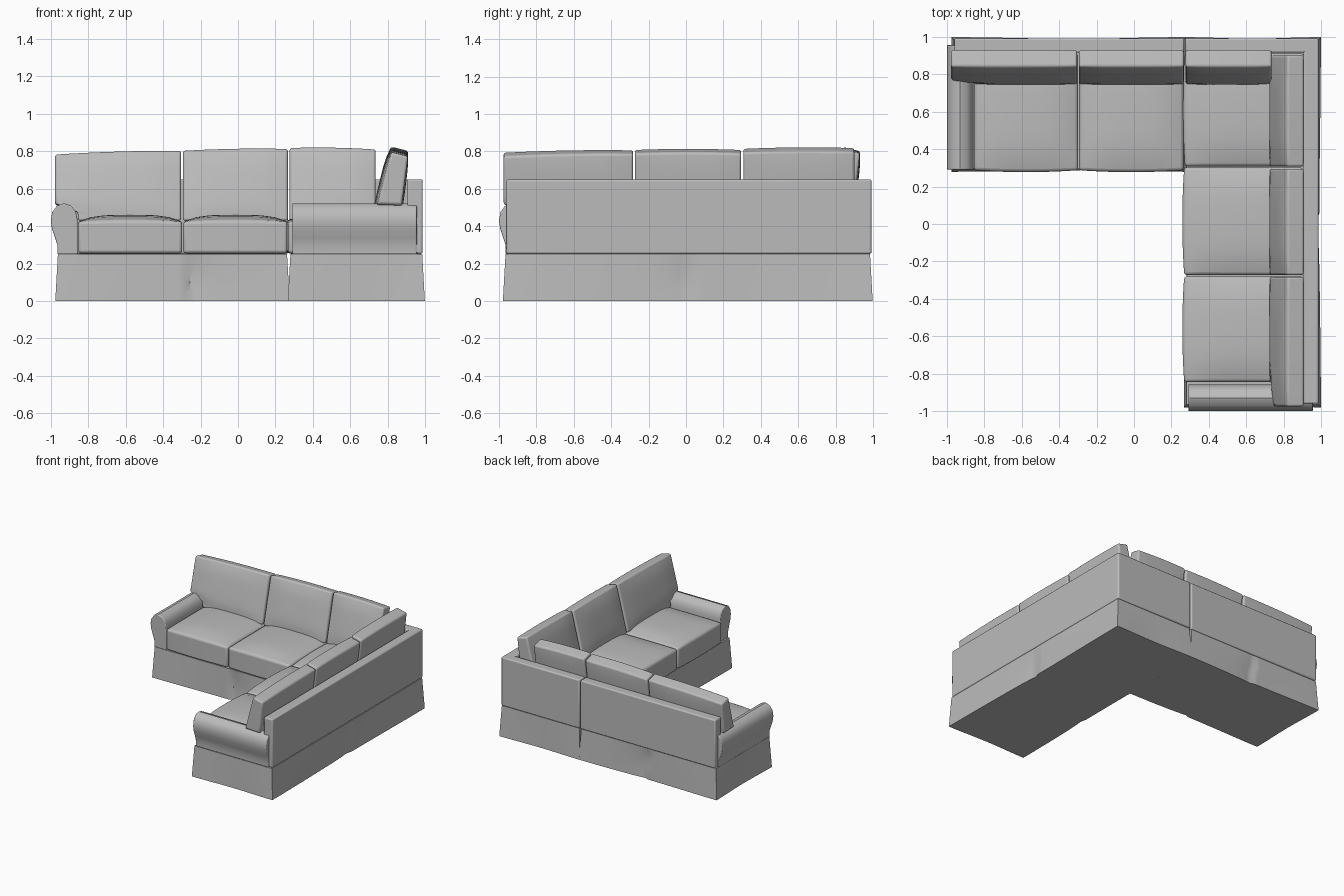
import bpy, bmesh, math
from mathutils import Vector

if "Cube" in bpy.data.objects:
    bpy.data.objects.remove(bpy.data.objects["Cube"])

fabric = bpy.data.materials.new("grey fabric")
fabric.diffuse_color = (0.5, 0.5, 0.5, 1)
fabric.use_nodes = True
fabric.node_tree.nodes["Principled BSDF"].inputs["Base Color"].default_value = fabric.diffuse_color


def finish(name, bm, swap=False, shift=0.0, bevel=0.012):
    """Make an object; swap reflects across x = y for the right-hand wing."""
    if swap:
        for v in bm.verts:
            v.co = Vector((v.co.y - shift, v.co.x, v.co.z))
    bmesh.ops.recalc_face_normals(bm, faces=bm.faces[:])
    me = bpy.data.meshes.new(name)
    bm.to_mesh(me)
    bm.free()
    me.materials.append(fabric)
    ob = bpy.data.objects.new(name, me)
    bpy.context.collection.objects.link(ob)
    if bevel:
        m = ob.modifiers.new("soft edges", 'BEVEL')
        m.width, m.segments, m.limit_method = bevel, 3, 'ANGLE'
        m.angle_limit = math.radians(40)
    bpy.ops.object.select_all(action='DESELECT')
    ob.select_set(True)
    bpy.context.view_layer.objects.active = ob
    bpy.ops.object.shade_smooth_by_angle(angle=math.radians(35))
    return ob


def panel_cube(axes, cuts=7):
    """Cube from -1 to 1, subdivided only along the given axes."""
    bm = bmesh.new()
    bmesh.ops.create_cube(bm, size=2)
    for a in axes:
        es = [e for e in bm.edges
              if abs(e.verts[0].co[a] - e.verts[1].co[a]) > 1.5]
        bmesh.ops.subdivide_edges(bm, edges=es, cuts=cuts, use_grid_fill=True)
    return bm


def seat(name, x0, x1, y0, y1, swap=False):
    bm = panel_cube((0, 1))
    for v in bm.verts:
        u, w, t = v.co
        crown = 0.03 * (1 - u ** 4) * (1 - w ** 4) if t > 0 else 0
        bow = 0.01 * (1 - u * u) if w < 0 else 0
        edge = 0.012 * (1 - u * u) if t > 0 else 0
        v.co = ((x0 + x1) / 2 + u * (x1 - x0) / 2,
                (y0 + y1) / 2 + w * (y1 - y0) / 2 - bow * abs(w),
                (0.255 if t < 0 else 0.425) + crown + edge * 0.5)
    finish(name, bm, swap, bevel=0.016)


def back_cushion(name, x0, x1, top_l, top_r, swap=False, shift=0.0, ear=0.0):
    """Leaning cushion; ear widens its upper left end over the arm."""
    bm = panel_cube((0, 2))
    for v in bm.verts:
        u, t, w = v.co
        left = x0 - (ear if w > -0.6 else 0)
        h = (w + 1) / 2
        s = (u + 1) / 2
        top = top_l + (top_r - top_l) * s
        puff = 0.018 * (1 - u ** 4) * (1 - w ** 4)
        if t < 0:
            y = 0.745 + 0.095 * h - puff
        else:
            y = 0.885 + 0.045 * h + puff * 0.5
            top -= 0.022
        v.co = (left + (x1 - left) * s, y,
                0.43 + (top - 0.43) * h + 0.006 * (1 - u * u) * max(w, 0))
    finish(name, bm, swap, shift, bevel=0.012)


def box(name, x0, x1, y0, y1, z0, z1, bevel=0.01):
    bm = bmesh.new()
    bmesh.ops.create_cube(bm, size=1)
    for v in bm.verts:
        v.co = ((x0 + x1) / 2 + v.co.x * (x1 - x0),
                (y0 + y1) / 2 + v.co.y * (y1 - y0),
                (z0 + z1) / 2 + v.co.z * (z1 - z0))
    finish(name, bm, bevel=bevel)


def arm(name, swap=False):
    """Rolled arm: profile swept from front to back."""
    prof = [(-.965, .25), (-.965, .30), (-.978, .34), (-.993, .385),
            (-1, .43), (-.992, .475), (-.968, .508), (-.93, .522),
            (-.892, .51), (-.867, .48), (-.858, .44), (-.856, .39), (-.856, .25)]
    bm = bmesh.new()
    f = bm.faces.new([bm.verts.new((x, 0.29, z)) for x, z in prof])
    r = bmesh.ops.extrude_face_region(bm, geom=[f])
    for g in r["geom"]:
        if isinstance(g, bmesh.types.BMVert):
            g.co.y = 0.955
    finish(name, bm, swap, bevel=0.006)


def skirt(name, x0, x1, y0, y1, pleats):
    """Flared skirt; pleats = {side: (distance along side, direction)}."""
    bm = bmesh.new()
    n, rings = 40, []
    for z in (0, 0.05, 0.1, 0.15, 0.2, 0.25):
        h = 1 - z / 0.25
        f = 0.014 * h
        c = [Vector(p) for p in ((x0 - f, y0 - f, z), (x1 + f, y0 - f, z),
                                 (x1 + f, y1 + f, z), (x0 - f, y1 + f, z))]
        ring = []
        for s in range(4):
            a, b = c[s], c[(s + 1) % 4]
            d = (b - a).normalized()
            inward = Vector((-d.y, d.x, 0))
            for i in range(n):
                p = a.lerp(b, i / n)
                depth = 0.008 * h * math.sin(math.pi * i / n) ** 2
                if s in pleats:
                    pos, sign = pleats[s]
                    k = (i / n * (b - a).length - pos) * sign
                    if k >= 0:
                        depth += 0.022 * math.exp(-k / 0.1) * math.sin(math.pi * min(1, h + 0.05) * 0.75)
                ring.append(bm.verts.new(p + inward * depth))
        rings.append(ring)
    m = 4 * n
    for lo, hi in zip(rings, rings[1:]):
        for i in range(m):
            bm.faces.new((lo[i], lo[(i + 1) % m], hi[(i + 1) % m], hi[i]))
    bm.faces.new(rings[0][::-1])
    bm.faces.new(rings[-1])
    finish(name, bm, bevel=0)


# skirted bases
skirt("left_skirt", -0.962, 0.262, 0.293, 0.984, {0: (0.70, 1), 2: (0.62, -1)})
skirt("right_skirt", 0.28, 0.984, -0.965, 0.984, {1: (1.0, -1), 3: (1.25, 1)})

# back panels
box("left_back_panel", -0.96, 0.268, 0.915, 0.992, 0.252, 0.65)
box("corner_back_panel", 0.275, 0.985, 0.915, 0.992, 0.252, 0.65)
box("right_back_panel", 0.905, 0.986, -0.96, 0.99, 0.252, 0.65)

# arms
arm("left_arm")
arm("right_arm", True)

# seat cushions
seat("left_end_seat", -0.855, -0.298, 0.287, 0.91)
seat("left_middle_seat", -0.293, 0.265, 0.287, 0.91)
seat("right_end_seat", -0.845, -0.278, 0.268, 0.9, True)
seat("right_middle_seat", -0.273, 0.303, 0.268, 0.9, True)
seat("corner_seat", 0.308, 0.91, 0.272, 0.91, True)

# back cushions
back_cushion("left_end_back_cushion", -0.855, -0.304, 0.785, 0.805, ear=0.122)
back_cushion("left_middle_back_cushion", -0.294, 0.266, 0.805, 0.815)
back_cushion("corner_left_back_cushion", 0.276, 0.735, 0.82, 0.812)
back_cushion("right_end_back_cushion", -0.85, -0.283, 0.795, 0.808, True, 0.022, ear=0.125)
back_cushion("right_middle_back_cushion", -0.273, 0.295, 0.81, 0.81, True, 0.022)
back_cushion("corner_right_back_cushion", 0.307, 0.9, 0.816, 0.82, True, 0.022)
